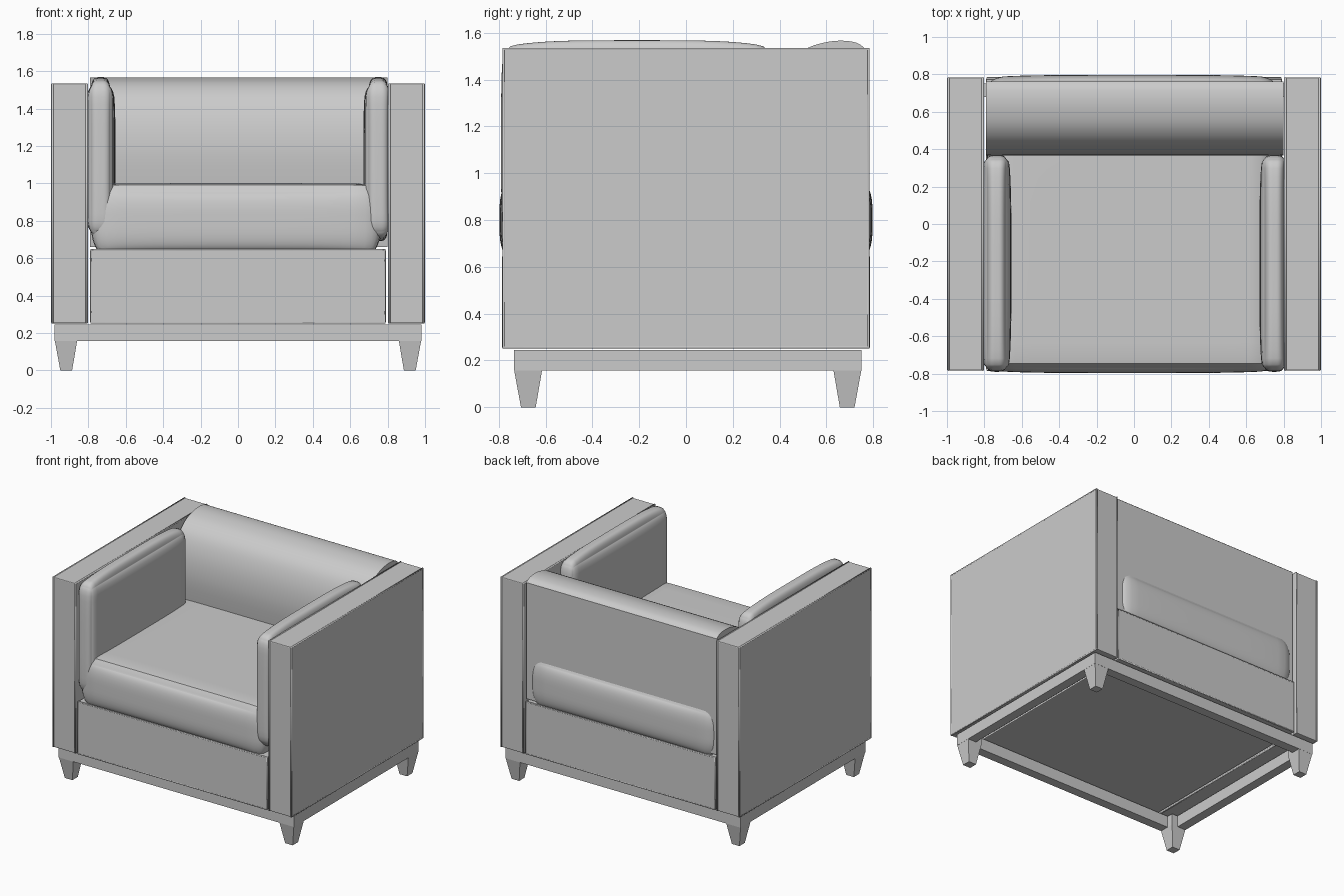
import bpy, bmesh, math
from mathutils import Vector

if "Cube" in bpy.data.objects:
    bpy.data.objects.remove(bpy.data.objects["Cube"])


def add_mesh(name, bm, smooth=None):
    bmesh.ops.recalc_face_normals(bm, faces=bm.faces)
    me = bpy.data.meshes.new(name)
    bm.to_mesh(me)
    bm.free()
    ob = bpy.data.objects.new(name, me)
    bpy.context.collection.objects.link(ob)
    if smooth:
        bpy.ops.object.select_all(action='DESELECT')
        ob.select_set(True)
        bpy.context.view_layer.objects.active = ob
        bpy.ops.object.shade_smooth_by_angle(angle=math.radians(smooth))
    return ob


def box(name, lo, hi, bevel=0.0):
    bm = bmesh.new()
    bmesh.ops.create_cube(bm, size=1)
    for v in bm.verts:
        v.co = Vector([lo[i] + (v.co[i] + 0.5) * (hi[i] - lo[i]) for i in range(3)])
    if bevel:
        bmesh.ops.bevel(bm, geom=bm.edges[:], offset=bevel, segments=2,
                        profile=0.5, affect='EDGES')
    return add_mesh(name, bm)


def piping(name, points, radius=0.007):
    cu = bpy.data.curves.new(name, 'CURVE')
    cu.dimensions = '3D'
    cu.bevel_depth = radius
    cu.bevel_resolution = 2
    sp = cu.splines.new('POLY')
    sp.points.add(len(points) - 1)
    for p, co in zip(sp.points, points):
        p.co = (*co, 1)
    sp.use_cyclic_u = True
    ob = bpy.data.objects.new(name, cu)
    bpy.context.collection.objects.link(ob)
    bpy.ops.object.select_all(action='DESELECT')
    ob.select_set(True)
    bpy.context.view_layer.objects.active = ob
    bpy.ops.object.convert(target='MESH')


def cushion(name, centre, half, rad, puff, n=20):
    # rounded box with elliptical edges, each face swollen in the middle
    bm = bmesh.new()
    bmesh.ops.create_cube(bm, size=2)
    bmesh.ops.subdivide_edges(bm, edges=bm.edges[:], cuts=n - 1, use_grid_fill=True)
    for v in bm.verts:
        u = [math.sin(c * math.pi / 2) for c in v.co]
        p = [u[i] * half[i] for i in range(3)]
        q = [max(rad[i] - half[i], min(half[i] - rad[i], p[i])) for i in range(3)]
        d = Vector([(p[i] - q[i]) / rad[i] for i in range(3)]).normalized()
        for i in range(3):
            a, b = u[(i + 1) % 3], u[(i + 2) % 3]
            swell = puff[i] * u[i] * (1 - a ** 4) * (1 - b ** 4)
            v.co[i] = centre[i] + q[i] + d[i] * rad[i] + swell
    return add_mesh(name, bm, 40)


# Arm panels with piping round both side faces
for s, side in ((-1, "left"), (1, "right")):
    xs = sorted((s * 0.804, s * 0.996))
    box(side + "_arm", (xs[0], -0.783, 0.252), (xs[1], 0.783, 1.533), 0.006)
    for x, where in ((0.809, "inner"), (0.992, "outer")):
        piping(f"{side}_arm_{where}_piping",
               [(s * x, y, z) for y, z in
                ((-0.78, 0.256), (0.78, 0.256), (0.78, 1.53), (-0.78, 1.53))])

# Seat base with piping round front and back faces
box("seat_base", (-0.79, -0.782, 0.252), (0.79, 0.782, 0.648), 0.006)
for y, where in ((-0.778, "front"), (0.778, "back")):
    piping(f"base_{where}_piping",
           [(x, y, z) for x, z in
            ((-0.785, 0.256), (0.785, 0.256), (0.785, 0.645), (-0.785, 0.645))])

# Seat and arm cushions
cushion("seat_cushion", (-0.01, 0, 0.80), (0.775, 0.785, 0.198),
        (0.10, 0.055, 0.16), (0, 0.012, 0.003))
for x, side in ((-0.735, "left"), (0.75, "right")):
    cushion(side + "_arm_cushion", (x, -0.21, 1.13), (0.066, 0.57, 0.41),
            (0.05, 0.04, 0.08), (0.014, 0.01, 0.028))

# Back cushion: flat rear, rolled top, extruded across the width
ctrl = [(0.38, 0.98), (0.365, 1.15), (0.375, 1.29), (0.405, 1.40), (0.45, 1.48),
        (0.52, 1.535), (0.60, 1.56), (0.67, 1.566), (0.73, 1.557), (0.762, 1.535)]
profile = [(0.42, 0.66)]
for i in range(len(ctrl) - 1):
    a, b, c, d = (Vector(ctrl[max(0, min(len(ctrl) - 1, i + k))]) for k in (-1, 0, 1, 2))
    for j in range(3):
        t = j / 3
        profile.append(0.5 * (2 * b + (c - a) * t + (2 * a - 5 * b + 4 * c - d) * t * t
                              + (3 * b - a - 3 * c + d) * t ** 3))
profile += [ctrl[-1], (0.762, 0.66)]
bm = bmesh.new()
face = bm.faces.new([bm.verts.new((-0.79, p[0], p[1])) for p in profile])
ext = bmesh.ops.extrude_face_region(bm, geom=[face])
bmesh.ops.translate(bm, vec=(1.588, 0, 0),
                    verts=[e for e in ext["geom"] if isinstance(e, bmesh.types.BMVert)])
add_mesh("back_cushion", bm, 35)

# Rail frame under the body
y0, y1, w = -0.735, 0.75, 0.07
for s, side in ((-1, "left"), (1, "right")):
    xs = sorted((s * 0.98, s * (0.98 - w)))
    box(side + "_rail", (xs[0], y0, 0.158), (xs[1], y1, 0.245))
box("front_rail", (-0.98 + w, y0, 0.158), (0.98 - w, y0 + w, 0.245))
box("back_rail", (-0.98 + w, y1 - w, 0.158), (0.98 - w, y1, 0.245))

# Tapered legs at the frame corners
for sx, side in ((-1, "left"), (1, "right")):
    for sy, end in ((-1, "front"), (1, "back")):
        yo = y0 if sy < 0 else y1
        bm = bmesh.new()
        rings = []
        for z, o, i in ((0, 0.03, 0.093), (0.158, 0.001, 0.12), (0.243, 0.001, 0.12)):
            rings.append([bm.verts.new((sx * (0.98 - a), yo - sy * b, z))
                          for a, b in ((o, o), (i, o), (i, i), (o, i))])
        bm.faces.new(rings[0])
        bm.faces.new(rings[-1])
        for lo, hi in zip(rings, rings[1:]):
            for k in range(4):
                m = (k + 1) % 4
                bm.faces.new((lo[k], lo[m], hi[m], hi[k]))
        add_mesh(f"{side}_{end}_leg", bm)
